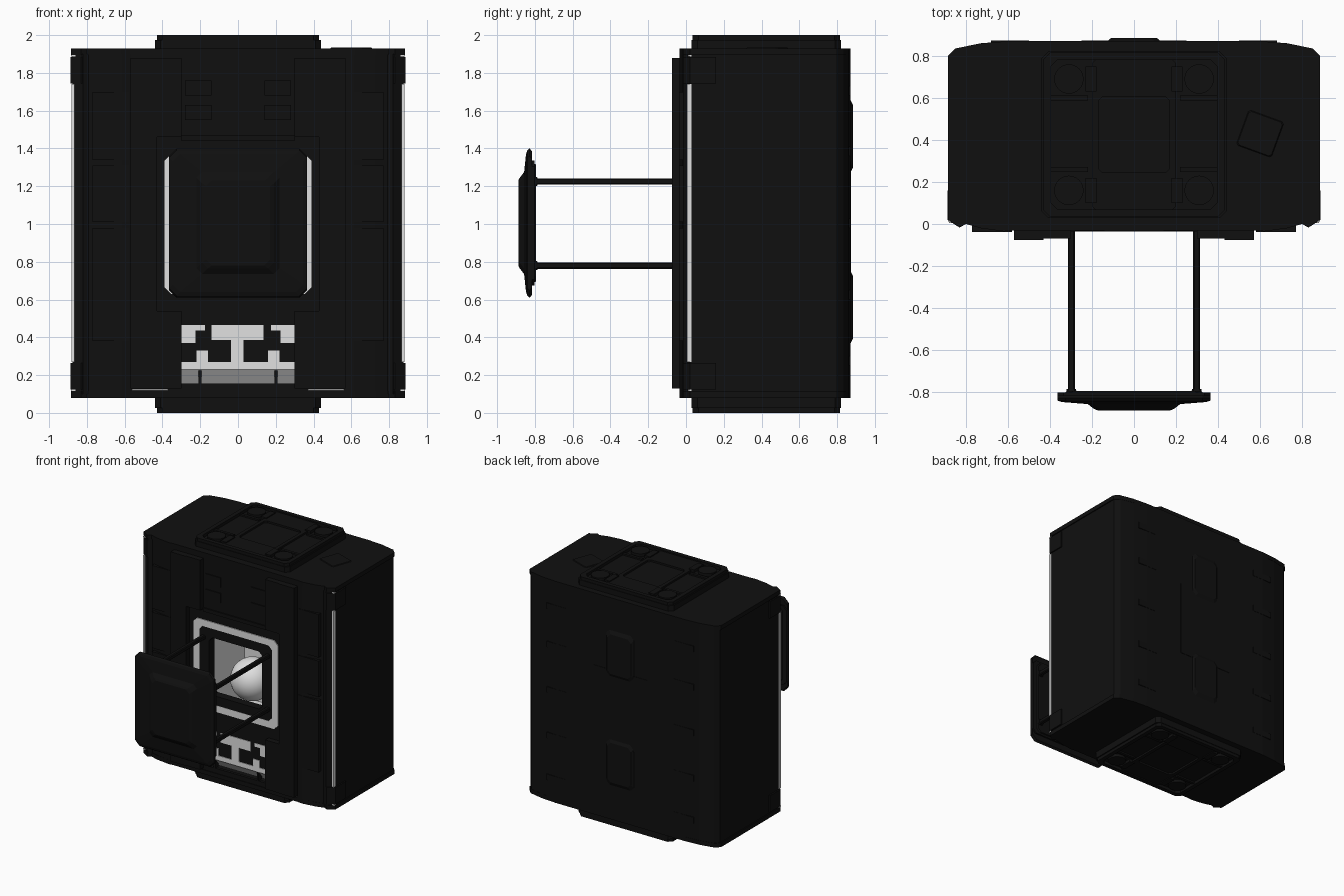
import bpy, bmesh
from mathutils import Matrix, Vector

cube = bpy.data.objects.get("Cube")
if cube:
    bpy.data.objects.remove(cube, do_unlink=True)


def material(name, value):
    m = bpy.data.materials.new(name)
    m.use_nodes = True
    colour = (value, value, value, 1)
    m.diffuse_color = colour
    node = next(n for n in m.node_tree.nodes if n.type == 'BSDF_PRINCIPLED')
    node.inputs["Base Color"].default_value = colour
    node.inputs["Roughness"].default_value = 0.7
    return m


BLACK = material("black_metal", 0.005)
LIGHT = material("light_grey", 0.75)


def finish(name, bm, mat):
    bmesh.ops.recalc_face_normals(bm, faces=bm.faces)
    mesh = bpy.data.meshes.new(name)
    bm.to_mesh(mesh)
    bm.free()
    mesh.materials.append(mat)
    ob = bpy.data.objects.new(name, mesh)
    bpy.context.collection.objects.link(ob)
    return ob


def place(u, v, t, axis):
    return (u, t, v) if axis == 'y' else (u, v, t)


def box(name, x, y, z, mat=BLACK):
    bm = bmesh.new()
    bmesh.ops.create_cube(bm, size=1)
    for vert in bm.verts:
        vert.co = Vector([(a + b) / 2 + c * (b - a) for (a, b), c in zip((x, y, z), vert.co)])
    return finish(name, bm, mat)


def pair(name, x, y, z, mat=BLACK):
    box("left_" + name, x, y, z, mat)
    box("right_" + name, (-x[1], -x[0]), y, z, mat)


def chamfered(hu, hv, c):
    return [(hu, hv - c), (hu - c, hv), (c - hu, hv), (-hu, hv - c),
            (-hu, c - hv), (c - hu, -hv), (hu - c, -hv), (hu, c - hv)]


def skin(bm, loops, closed=False):
    for a, b in zip(loops, loops[1:] + (loops[:1] if closed else [])):
        for i in range(len(a)):
            j = (i + 1) % len(a)
            bm.faces.new((a[i], a[j], b[j], b[i]))


# Stack of chamfered rectangles along an axis: (position, half width, half height, chamfer)
def loft(name, sections, axis, centre=(0, 0), mat=BLACK):
    bm = bmesh.new()
    loops = [[bm.verts.new(place(centre[0] + u, centre[1] + v, t, axis))
              for u, v in chamfered(hu, hv, c)] for t, hu, hv, c in sections]
    skin(bm, loops)
    bm.faces.new(loops[0])
    bm.faces.new(loops[-1])
    return finish(name, bm, mat)


# Flat frame with chamfered corners
def ring(name, outer, inner, t0, t1, axis, centre, mat=BLACK):
    bm = bmesh.new()
    loops = [[bm.verts.new(place(centre[0] + u, centre[1] + v, t, axis))
              for u, v in chamfered(*size)]
             for size, t in ((outer, t0), (outer, t1), (inner, t1), (inner, t0))]
    skin(bm, loops, closed=True)
    return finish(name, bm, mat)


# Footprint from the front opening, round the side, to the back
HALF = [(.57, -.03), (.62, -.035), (.73, -.02), (.8, 0), (.83, -.015), (.885, .02),
        (.885, .8), (.85, .835), (.73, .86), (.6, .87)]
FOOT = HALF + [(-x, y) for x, y in reversed(HALF)]


def extrude(name, points, z0, z1, caps=True, mat=BLACK):
    bm = bmesh.new()
    low, high = ([bm.verts.new((x, y, z)) for x, y in points] for z in (z0, z1))
    for i in range(len(points) if caps else len(points) - 1):
        j = (i + 1) % len(points)
        bm.faces.new((low[i], low[j], high[j], high[i]))
    if caps:
        bm.faces.new(low)
        bm.faces.new(high)
    return finish(name, bm, mat)


# Outer casing and its end caps
extrude("casing", [(x * .99, y) for x, y in FOOT], .1, 1.9, caps=False)
extrude("bottom_cap", FOOT, .08, .115)
extrude("top_cap", FOOT, 1.895, 1.93)
for label, z0, z1 in (("lower", .125, .265), ("upper", 1.745, 1.885)):
    for side, s in (("left", 1), ("right", -1)):
        corner = [(.8, 0), (.83, -.017), (.888, .02), (.888, .16), (.8, .16)]
        extrude(f"{side}_{label}_corner", [(s * x, y) for x, y in corner], z0, z1)

# Front wall around the hatch and the low slot
FRONT = (-.025, 0)
box("front_wall_top", (-.575, .575), FRONT, (1.24, 1.9))
box("front_wall_middle", (-.575, .575), FRONT, (.23, .76))
box("front_wall_base", (-.575, .575), FRONT, (.1, .155))
pair("slot_side", (.3, .575), FRONT, (.155, .23))
pair("hatch_side", (.245, .575), FRONT, (.76, 1.24))

# Raised front columns, cut back around the hatch
pair("front_column", (.43, .57), (-.075, -.01), (.13, 1.88))
pair("upper_column_step", (.3, .43), (-.07, -.01), (1.46, 1.88))
pair("lower_column_step", (.3, .43), (-.07, -.01), (.13, .54))
for i, (z0, z1) in enumerate(((.38, .98), (1.01, 1.31), (1.34, 1.7))):
    pair(f"outer_panel_{i}", (.58, .77), (-.037, .01), (z0, z1))
for z in (1.55, 1.68):
    pair("front_detail", (.14, .28), (-.033, -.02), (z, z + .08))
box("front_brow", (-.3, .3), (-.035, -.02), (1.44, 1.47))

# Light edging
pair("edge_strip", (.866, .881), (.004, .03), (.27, 1.74), LIGHT)
for z in (.115, 1.886):
    pair("corner_gap", (.82, .883), (.01, .03), (z, z + .009), LIGHT)
pair("base_strip", (.37, .56), (-.034, -.02), (.118, .127), LIGHT)

# Light pattern plates over the slot
PLATE = (-.03, -.024)
box("pattern_top", (-.14, .135), PLATE, (.385, .465), LIGHT)
box("pattern_stem", (-.037, .03), PLATE, (.27, .385), LIGHT)
box("pattern_base", (-.3, .3), PLATE, (.229, .27), LIGHT)
pair("pattern_corner", (.225, .3), PLATE, (.37, .465), LIGHT)
pair("pattern_tab", (.175, .225), PLATE, (.435, .465), LIGHT)
pair("pattern_foot", (.16, .22), PLATE, (.27, .33), LIGHT)

# Slot surface sloping inward and down
bm = bmesh.new()
bm.faces.new([bm.verts.new(p) for p in
              ((-.3, -.025, .23), (.3, -.025, .23), (.3, .04, .15), (-.3, .04, .15))])
finish("slot_slope", bm, LIGHT).data.flip_normals()
for side in (-1, 1):
    box("slot_post", (side * .2 - .008, side * .2 + .008), (-.024, .02), (.155, .225))

# Hatch surround
HATCH = (0, 1.0)
ring("hatch_rim", (.39, .37, .035), (.335, .315, .03), -.032, -.01, 'y', HATCH, LIGHT)
ring("hatch_inner_frame", (.335, .315, .03), (.245, .24, .03), -.03, .04, 'y', HATCH)

# Light chamber inside, open at the front
bm = bmesh.new()
bmesh.ops.create_cube(bm, size=1)
bmesh.ops.delete(bm, geom=[f for f in bm.faces if f.normal.y < -.5], context='FACES')
for v in bm.verts:
    v.co = Vector((v.co.x, v.co.y * .8 + .4, v.co.z * 1.4 + 1.05))
finish("inner_chamber", bm, LIGHT).data.flip_normals()
bm = bmesh.new()
bmesh.ops.create_uvsphere(bm, u_segments=32, v_segments=16, radius=.17,
                          matrix=Matrix.Translation((-.16, .42, .74)))
for f in bm.faces:
    f.smooth = True
finish("inner_globe", bm, LIGHT)

# Pulled-out door on four rods
DOOR = (0, 1.005)
for x in (-.298, .298):
    for z in (.78, 1.225):
        loft("door_rod", [(-.81, .017, .017, .006), (.04, .017, .017, .006)], 'y', (x, z))
        loft("rod_collar", [(-.81, .026, .026, .008), (-.785, .022, .022, .008)], 'y', (x, z))
loft("door_back_plate", [(-.806, .33, .315, .03), (-.795, .32, .31, .03)], 'y', DOOR)
loft("door_seal", [(-.818, .3, .295, .03), (-.804, .3, .295, .03)], 'y', DOOR, LIGHT)
loft("door", [(-.888, .17, .225, .03), (-.88, .19, .24, .03), (-.857, .22, .27, .03),
              (-.847, .345, .365, .04), (-.84, .365, .385, .04), (-.828, .365, .395, .04),
              (-.815, .365, .38, .04)], 'y', DOOR)
ring("door_edge", (.365, .33, .03), (.33, .315, .03), -.82, -.802, 'y', DOOR)

# Matching connector pads above and below
for label, s in (("top", 1), ("bottom", -1)):
    def z(h):
        return 1 + s * h
    mid = (0, .425)
    loft(label + "_pad", [(z(.9), .44, .395, .03), (z(.975), .44, .395, .03)], 'z', mid)
    ring(label + "_pad_rim", (.43, .39, .03), (.395, .355, .03), z(.97), z(1.0), 'z', mid)
    ring(label + "_pad_inner", (.2, .36, .02), (.17, .18, .02), z(.97), z(.99), 'z', mid)
    for x in (-.31, .31):
        for y in (.16, .69):
            bm = bmesh.new()
            bmesh.ops.create_cone(bm, cap_ends=True, segments=24, radius1=.07, radius2=.07,
                                  depth=.025, matrix=Matrix.Translation((x, y, z(.985))))
            finish(label + "_socket", bm, BLACK)
            inner = x * .66
            box(label + "_clamp", (inner - .025, inner + .025), (y - .06, y + .06),
                tuple(sorted((z(.97), z(.998)))))
    for y in (.26, .6):
        pair(label + "_pad_bar", (.22, .395), (y - .012, y + .012),
             tuple(sorted((z(.97), z(.988)))))
tile = loft("top_tile", [(0, .09, .09, .01), (.006, .085, .085, .01)], 'z')
tile.location = (.6, .43, 1.929)
tile.rotation_euler.z = -.35

# Back ridges and panels
for zc in (.56, 1.465):
    loft("back_ridge", [(.86, .14, .215, .03), (.884, .11, .165, .03)], 'y', (0, zc))
box("back_spine", (-.25, .25), (.86, .873), (.7, 1.33))
for z0 in (.25, .6, .98, 1.36, 1.68):
    pair("back_rib", (.5, .68), (.84, .872), (z0, z0 + .05))
